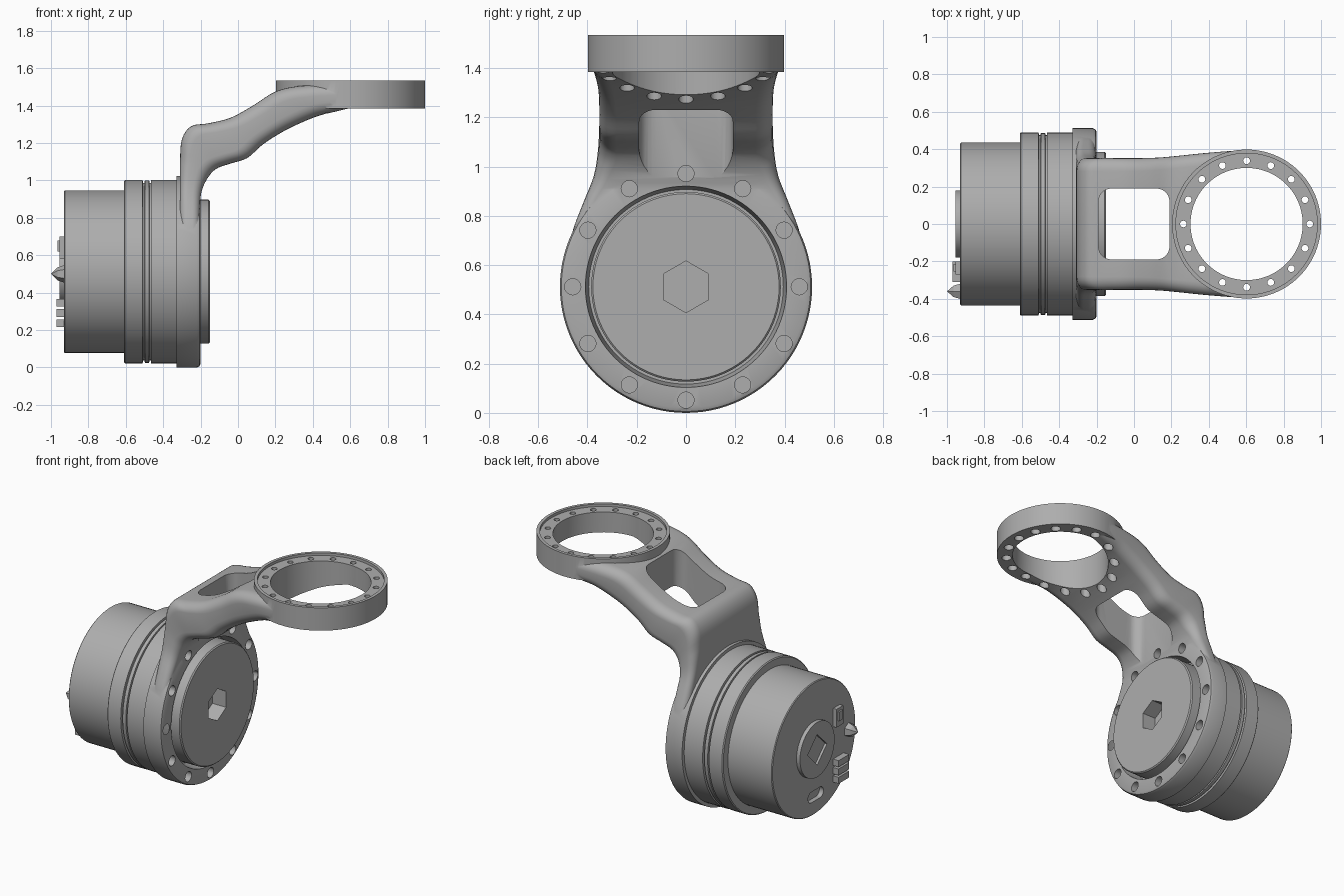
import bpy, bmesh, math
from mathutils import Vector

if "Cube" in bpy.data.objects:
    bpy.data.objects.remove(bpy.data.objects["Cube"], do_unlink=True)

HUB = Vector((0, 0, 0.512))       # motor axis, along x
RING = Vector((0.602, 0, 0))      # ring axis, along z
X, Z = Vector((1, 0, 0)), Vector((0, 0, 1))

grey = bpy.data.materials.new("metal grey")
grey.use_nodes = True
grey.diffuse_color = (0.42, 0.42, 0.42, 1)
grey.node_tree.nodes["Principled BSDF"].inputs["Base Color"].default_value = (0.42, 0.42, 0.42, 1)


def finish(name, bm):
    bmesh.ops.remove_doubles(bm, verts=bm.verts, dist=1e-5)
    bmesh.ops.recalc_face_normals(bm, faces=bm.faces)
    mesh = bpy.data.meshes.new(name)
    bm.to_mesh(mesh)
    bm.free()
    mesh.materials.append(grey)
    obj = bpy.data.objects.new(name, mesh)
    bpy.context.collection.objects.link(obj)
    return obj


def lathe(name, profile, axis, centres, steps=96):
    """Spin a (distance along axis, radius) profile around each centre."""
    bm = bmesh.new()
    out = Z if axis == X else X
    for c in centres:
        verts = [bm.verts.new(c + axis * t + out * r) for t, r in profile]
        edges = [bm.edges.new(pair) for pair in zip(verts, verts[1:])]
        bmesh.ops.spin(bm, geom=verts + edges, cent=c, axis=axis,
                       angle=math.tau, steps=steps, use_duplicate=False)
    return finish(name, bm)


def rod(name, t0, t1, r, axis, centres, steps=96):
    return lathe(name, [(t0, 0), (t0, r), (t1, r), (t1, 0)], axis, centres, steps)


def rounded_rect(hw, hh, r, n=6):
    pts = []
    for k, (sx, sy) in enumerate([(1, 1), (-1, 1), (-1, -1), (1, -1)]):
        for i in range(n + 1):
            a = (k + i / n) * math.pi / 2
            pts.append((sx * (hw - r) + r * math.cos(a), sy * (hh - r) + r * math.sin(a)))
    return pts


def loft(name, rings):
    bm = bmesh.new()
    loops = [[bm.verts.new(p) for p in ring] for ring in rings]
    for a, b in zip(loops, loops[1:]):
        for i in range(len(a)):
            bm.faces.new((a[i - 1], a[i], b[i], b[i - 1]))
    bm.faces.new(loops[0])
    bm.faces.new(loops[-1])
    return finish(name, bm)


def box(name, lo, hi):
    c = [(lo[1], lo[2]), (hi[1], lo[2]), (hi[1], hi[2]), (lo[1], hi[2])]
    return loft(name, [[(x, y, z) for y, z in c] for x in (lo[0], hi[0])])


def boolean(obj, tool, operation="DIFFERENCE"):
    tool.hide_render = True
    mod = obj.modifiers.new("cut", "BOOLEAN")
    mod.operation, mod.solver, mod.object = operation, "EXACT", tool
    bpy.context.view_layer.objects.active = obj
    bpy.ops.object.modifier_apply(modifier=mod.name)
    bpy.data.objects.remove(tool, do_unlink=True)


def around(centre, u, v, radius, count):
    return [centre + radius * (u * math.cos(i * math.tau / count) + v * math.sin(i * math.tau / count))
            for i in range(count)]


def catmull(stations, sub=4):
    result = []
    for i in range(len(stations) - 1):
        p0, p1 = stations[max(i - 1, 0)], stations[i]
        p2, p3 = stations[i + 1], stations[min(i + 2, len(stations) - 1)]
        for s in range(sub):
            t = s / sub
            result.append([0.5 * (2 * b + (c - a) * t + (2 * a - 5 * b + 4 * c - d) * t * t
                                  + (3 * b - a - 3 * c + d) * t ** 3)
                           for a, b, c, d in zip(p0, p1, p2, p3)])
    return result + [list(stations[-1])]


# Curved arm: outer x, z, inner x, z, half width at each station
stations = [
    (-.31, .58, -.205, .58, .48), (-.31, .72, -.205, .72, .465),
    (-.31, .85, -.205, .84, .42), (-.31, .98, -.197, .93, .375),
    (-.31, 1.1, -.17, 1.0, .358), (-.3, 1.22, -.12, 1.06, .352),
    (-.25, 1.29, -.04, 1.09, .352), (-.16, 1.305, .05, 1.12, .352),
    (-.04, 1.335, .13, 1.19, .352), (.08, 1.4, .23, 1.255, .355),
    (.2, 1.475, .33, 1.305, .365), (.33, 1.505, .43, 1.345, .378),
    (.5, 1.51, .53, 1.37, .39), (.6, 1.51, .6, 1.387, .394),
]
sections = []
for xo, zo, xi, zi, hw in catmull(stations):
    top, low = Vector((xo, 0, zo)), Vector((xi, 0, zi))
    mid, half, up = (top + low) / 2, (top - low).length / 2, (top - low).normalized()
    sections.append([mid + up * h + Vector((0, w, 0))
                     for w, h in rounded_rect(hw, half, min(0.07, half * 0.75))])
bracket = loft("bracket_arm", sections)

# Hub plate and top ring merge with the arm
boolean(bracket, lathe("hub_plate", [(-.33, 0), (-.33, .512), (-.22, .512), (-.206, .506),
                                     (-.2, .492), (-.2, 0)], X, [HUB]), "UNION")
boolean(bracket, rod("top_ring", 1.385, 1.535, .398, Z, [RING]), "UNION")

# Window through the arm
outline = rounded_rect(.19, .19, .07)
boolean(bracket, loft("window_cutter", [[(x, y, z) for x, y in outline] for z in (.95, 1.6)]))

# Ring bore with a shallow recess, and stepped screw holes
boolean(bracket, lathe("ring_cutter", [(1.1, 0), (1.1, .3), (1.518, .3), (1.518, .378),
                                       (1.6, .378), (1.6, 0)], Z, [RING]))
boolean(bracket, lathe("ring_hole_cutter", [(1.1, 0), (1.1, .03), (1.47, .03), (1.47, .018),
                                            (1.6, .018), (1.6, 0)],
                       Z, around(RING, X, Vector((0, 1, 0)), .338, 16), 16))

# Hub bore and bolt holes
boolean(bracket, lathe("hub_cutter", [(-.3, 0), (-.3, .395), (-.19, .41), (.0, .41), (.0, 0)], X, [HUB]))
boolean(bracket, rod("bolt_hole_cutter", -.27, -.1, .033, X,
                     around(HUB, Z, Vector((0, 1, 0)), .46, 12), 16))

# Output disc with hexagonal socket
disc = lathe("output_disc", [(-.32, 0), (-.32, .385), (-.157, .385), (-.15, .378), (-.15, 0)], X, [HUB])
boolean(disc, rod("hex_cutter", -.25, -.1, .105, X, [HUB], 6))

# Grooved gearbox housing
housing = lathe("gearbox_housing", [
    (-.61, 0), (-.61, .484), (-.604, .49), (-.51, .49), (-.508, .475), (-.5, .475), (-.498, .487),
    (-.475, .487), (-.473, .475), (-.466, .475), (-.464, .49), (-.325, .49), (-.325, 0)], X, [HUB])

# Motor body with a small slot in its rear face
motor = lathe("motor_body", [(-.93, 0), (-.93, .43), (-.925, .435), (-.6, .435), (-.6, 0)], X, [HUB])
slot = rounded_rect(.08, .035, .034)
boolean(motor, loft("slot_cutter", [[(x, y - .02, z + .2) for y, z in slot] for x in (-1, -.9)]))

# Rear cap with a square recess
cap = rod("rear_cap", -.955, -.92, .18, X, [HUB], 48)
boolean(cap, rod("square_cutter", -.94, -1, .1, X, [HUB], 4))

# Rear connectors and pin
for i in range(3):
    z = .215 + i * .055
    box("lower_connector", (-.97, -.31, z), (-.92, -.2, z + .042))
box("upper_connector", (-.955, -.27, .58), (-.92, -.2, .7))
box("upper_connector_tab", (-.965, -.255, .62), (-.92, -.215, .68))
lathe("rear_pin", [(-.92, 0), (-.92, .05), (-.965, .035), (-1, 0)], X,
      [Vector((0, -.36, .5))], 6)

# Smooth curved surfaces, keep hard edges
bpy.ops.object.select_all(action="DESELECT")
for obj in (bracket, disc, housing, motor, cap):
    obj.select_set(True)
bpy.context.view_layer.objects.active = bracket
bpy.ops.object.shade_smooth_by_angle(angle=math.radians(30))
